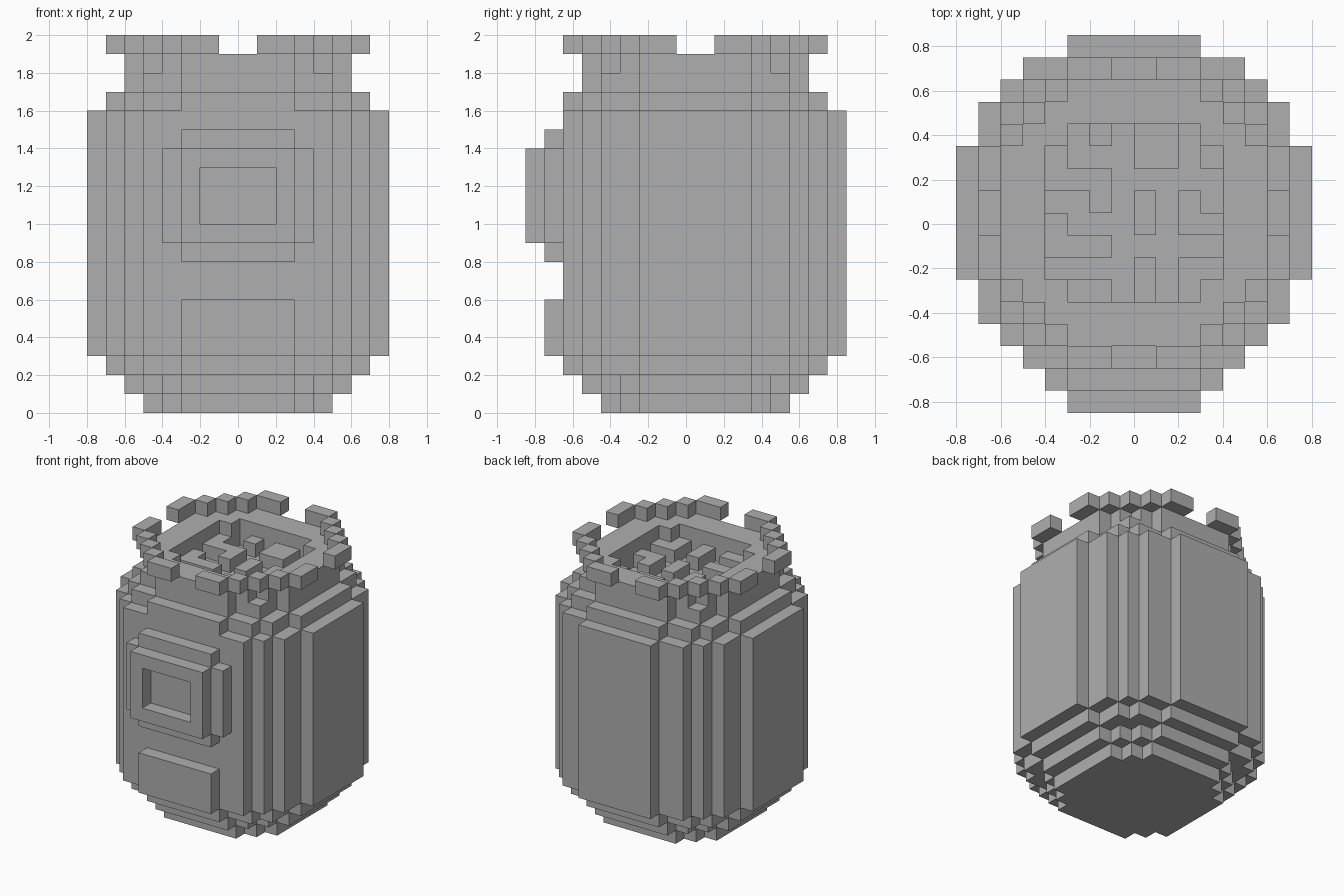
import bpy, bmesh

cube = bpy.data.objects.get("Cube")
if cube:
    bpy.data.objects.remove(cube, do_unlink=True)

UNIT = 0.1       # block size
Y_CENTRE = 0.05  # axis of the round body

grey = bpy.data.materials.new("stone grey")
COLOUR = (0.43, 0.43, 0.43, 1)
grey.use_nodes = True
grey.diffuse_color = COLOUR
grey.node_tree.nodes["Principled BSDF"].inputs["Base Color"].default_value = COLOUR


def box(x0, x1, y0, y1, z0, z1):
    """Set of block cells filling a box."""
    return {(x, y, z) for x in range(x0, x1) for y in range(y0, y1) for z in range(z0, z1)}


def disc(widths, z0, z1):
    """Stepped round slab: one half width per row away from the axis."""
    cells = set()
    for row, w in enumerate(widths):
        cells |= box(-w, w, row, row + 1, z0, z1) | box(-w, w, -row - 1, -row, z0, z1)
    return cells


def build(name, cells):
    """Mesh the outer skin of a set of cells and merge flat regions."""
    bm = bmesh.new()
    verts = {}

    def vert(p):
        if p not in verts:
            verts[p] = bm.verts.new((p[0] * UNIT, p[1] * UNIT + Y_CENTRE, p[2] * UNIT))
        return verts[p]

    for cell in sorted(cells):
        for axis in range(3):
            u, v = (axis + 1) % 3, (axis + 2) % 3
            for side in (0, 1):
                near = list(cell)
                near[axis] += 2 * side - 1
                if tuple(near) in cells:
                    continue
                ring = []
                for du, dv in ((0, 0), (1, 0), (1, 1), (0, 1)):
                    p = list(cell)
                    p[axis] += side
                    p[u] += du
                    p[v] += dv
                    ring.append(vert(tuple(p)))
                bm.faces.new(ring if side else ring[::-1])
    bmesh.ops.dissolve_limit(bm, angle_limit=0.01, verts=bm.verts, edges=bm.edges)
    bmesh.ops.triangulate(bm, faces=[f for f in bm.faces if len(f.verts) > 4])
    mesh = bpy.data.meshes.new(name)
    bm.to_mesh(mesh)
    bm.free()
    mesh.materials.append(grey)
    obj = bpy.data.objects.new(name, mesh)
    bpy.context.collection.objects.link(obj)


# Half widths of the stepped circles, from the axis outwards
R5 = [5, 5, 5, 4, 3]
R6 = [6, 6, 6, 5, 4, 3]
R6_FULL = [6, 6, 6, 5, 5, 3]
R7 = [7, 7, 7, 6, 5, 4, 3]
R7_FULL = [7, 7, 7, 6, 6, 5, 3]
R8 = [8, 8, 8, 7, 7, 6, 5, 3]
OPENING = [4, 4, 4, 3]

# Jar body with a flattened front
body = disc(R5, 0, 1) | disc(R6, 1, 2) | disc(R7_FULL, 2, 3)
body |= disc(R8, 3, 16) - box(-3, 3, -8, -7, 3, 16)
body |= disc(R7_FULL, 16, 17)

# Hollow neck standing on the shoulder
opening = disc(OPENING, 17, 19)
body |= (disc(R6_FULL, 17, 18) | disc(R6, 18, 19)) - opening
build("jar_body", body)

# Rim of blocks, split by a gap on each side
rim = disc(R7, 19, 20) - disc(R6, 19, 20)
rim -= box(-1, 1, -8, 8, 19, 20) | box(-8, 8, -1, 1, 19, 20)
build("rim", rim)

# Lumps lying in the opening: x0, x1, y0, y1
lumps = [
    (-2, -1, 3, 4), (0, 2, 2, 4), (3, 4, 2, 3),
    (-4, -1, 1, 2), (-4, -3, 2, 3), (-2, -1, 0, 1),
    (-4, -1, -2, -1), (-4, -3, -1, 0), (-3, -1, -4, -3),
    (0, 1, -1, 1), (0, 1, -4, -2),
    (2, 3, -1, 1), (3, 4, -1, 0), (2, 4, -4, -2),
]
contents = set()
for x0, x1, y0, y1 in lumps:
    contents |= box(x0, x1, y0, y1, 17, 18)
build("contents", contents & opening)

# Window frame with a shallow recess
frame = box(-4, 4, -8, -7, 9, 14) | box(-3, 3, -8, -7, 8, 15)
frame |= box(-3, 3, -9, -8, 9, 14) - box(-2, 2, -9, -8, 10, 13)
build("window_frame", frame)

# Plate below the window
build("front_plate", box(-3, 3, -8, -7, 3, 6))
